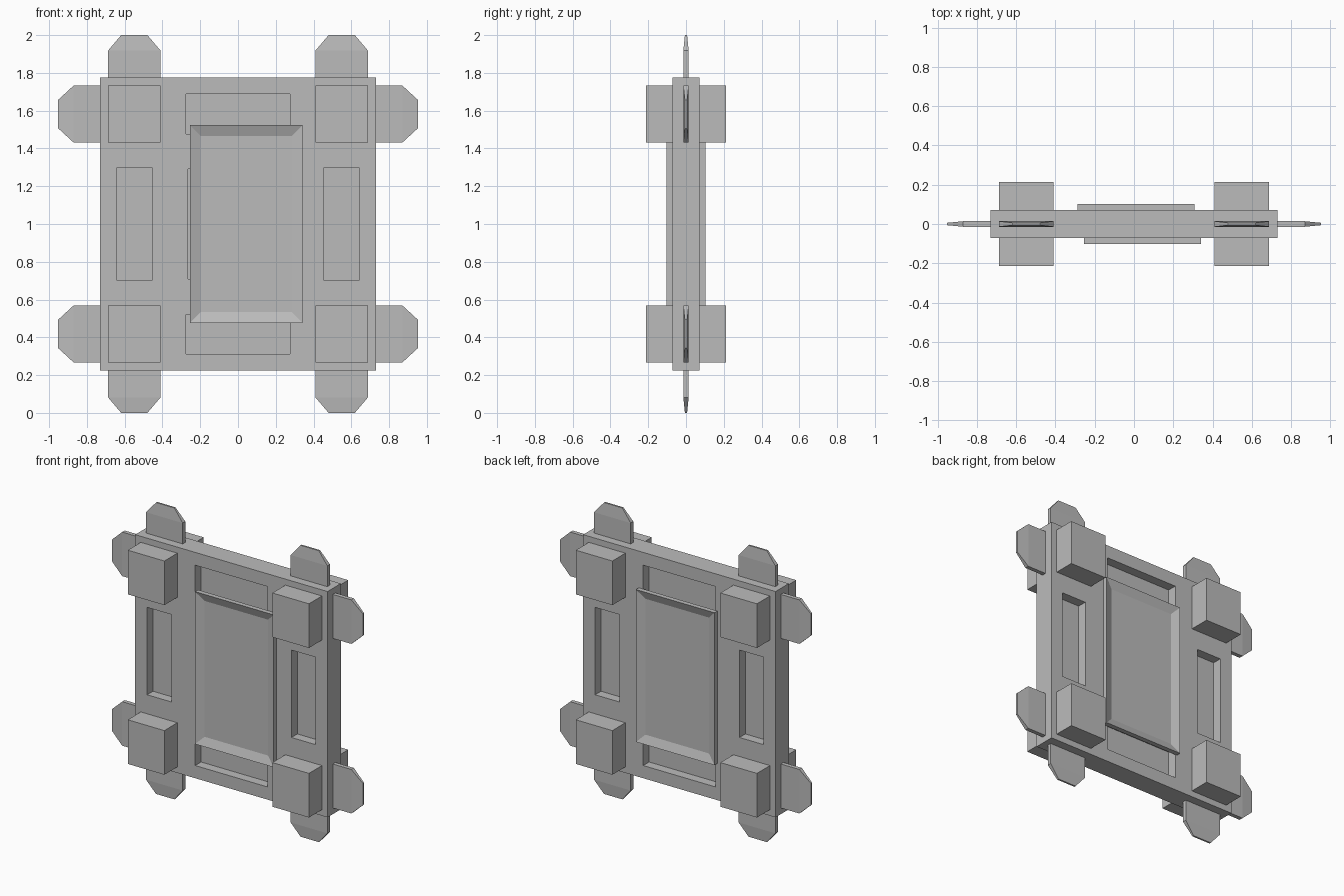
import bpy
import bmesh
from mathutils import Vector

cube = bpy.data.objects.get("Cube")
if cube:
    bpy.data.objects.remove(cube, do_unlink=True)

grey = bpy.data.materials.new("plain grey")
grey.use_nodes = True
COLOUR = (0.5, 0.5, 0.5, 1)
grey.diffuse_color = COLOUR
grey.node_tree.nodes["Principled BSDF"].inputs["Base Color"].default_value = COLOUR

MID = 1.003       # height of the centre
SLAB_Y = 0.072    # half thickness of the slab


def finish(name, bm):
    bmesh.ops.recalc_face_normals(bm, faces=bm.faces)
    mesh = bpy.data.meshes.new(name)
    bm.to_mesh(mesh)
    bm.free()
    mesh.materials.append(grey)
    obj = bpy.data.objects.new(name, mesh)
    bpy.context.scene.collection.objects.link(obj)
    return obj


def add_box(bm, centre, size):
    verts = bmesh.ops.create_cube(bm, size=1)["verts"]
    bmesh.ops.scale(bm, vec=size, verts=verts)
    bmesh.ops.translate(bm, vec=centre, verts=verts)


def box(name, centre, size):
    bm = bmesh.new()
    add_box(bm, centre, size)
    return finish(name, bm)


# Main slab
slab = box("slab", (0, 0, MID), (1.46, 2 * SLAB_Y, 1.55))

# Recesses on both faces: side slots, top, bottom and middle pockets
DEPTH = 0.064
pockets = [
    (-0.548, MID, 0.184, 0.6), (0.548, MID, 0.184, 0.6),
    (0, 1.585, 0.55, 0.21), (0, 0.42, 0.55, 0.21),
    (0, MID, 0.53, 0.58),
]
bm = bmesh.new()
for side in (-1, 1):
    for x, z, width, height in pockets:
        add_box(bm, (x, side * SLAB_Y, z), (width, 2 * DEPTH, height))
cutter = finish("recess_cutter", bm)
cutter.hide_render = True
cutter.hide_viewport = True
cutter.display_type = 'WIRE'
cut = slab.modifiers.new("recesses", 'BOOLEAN')
cut.operation = 'DIFFERENCE'
cut.solver = 'EXACT'
cut.object = cutter


# Raised centre panels with a sunken field
def panel(name, x, side):
    bm = bmesh.new()
    add_box(bm, (x, side * 0.0865, MID), (0.596, 0.033, 1.046))
    bm.normal_update()
    face = max(bm.faces, key=lambda f: f.normal.y * side)
    bmesh.ops.inset_region(bm, faces=[face], thickness=0.08)
    bmesh.ops.translate(bm, vec=(0, -side * 0.022, 0), verts=face.verts)
    finish(name, bm)


panel("front_panel", 0.044, -1)
panel("back_panel", 0.01, 1)


# Flat tab lofted along a direction: straight, then tapering to a narrow tip
def tab(name, centre, out, across, reach, half_width):
    bm = bmesh.new()
    rings = []
    for along, width, thick in ((-0.05, half_width, 0.014),
                                (reach - 0.082, half_width, 0.014),
                                (reach, half_width / 2, 0.006)):
        rings.append([bm.verts.new(centre + out * along + across * width * a
                                   + Vector((0, thick * b, 0)))
                      for a, b in ((-1, -1), (1, -1), (1, 1), (-1, 1))])
    for lower, upper in zip(rings, rings[1:]):
        for i in range(4):
            j = (i + 1) % 4
            bm.faces.new((lower[i], lower[j], upper[j], upper[i]))
    bm.faces.new(rings[0])
    bm.faces.new(rings[-1])
    finish(name, bm)


# Corner blocks, each with one sideways and one vertical tab
X_AXIS, Z_AXIS = Vector((1, 0, 0)), Vector((0, 0, 1))
for sx, side_name in ((1, "left"), (-1, "right")):
    for sz, level in ((1, "upper"), (-1, "lower")):
        x, z = sx * 0.549, MID + sz * 0.582
        label = level + "_" + side_name
        box(label + "_block", (x, 0, z), (0.278, 0.426, 0.303))
        tab(label + "_side_tab", Vector((sx * 0.73, 0, z)), X_AXIS * sx, Z_AXIS, 0.222, 0.151)
        tab(label + "_end_tab", Vector((x, 0, MID + sz * 0.775)), Z_AXIS * sz, X_AXIS, 0.225, 0.139)

# Stand the lowest tips exactly on the ground
for obj in bpy.context.scene.collection.objects:
    if obj.type == 'MESH' and obj.data.materials and obj.data.materials[0] == grey:
        obj.location.z = 0.225 + 0.775 - MID
